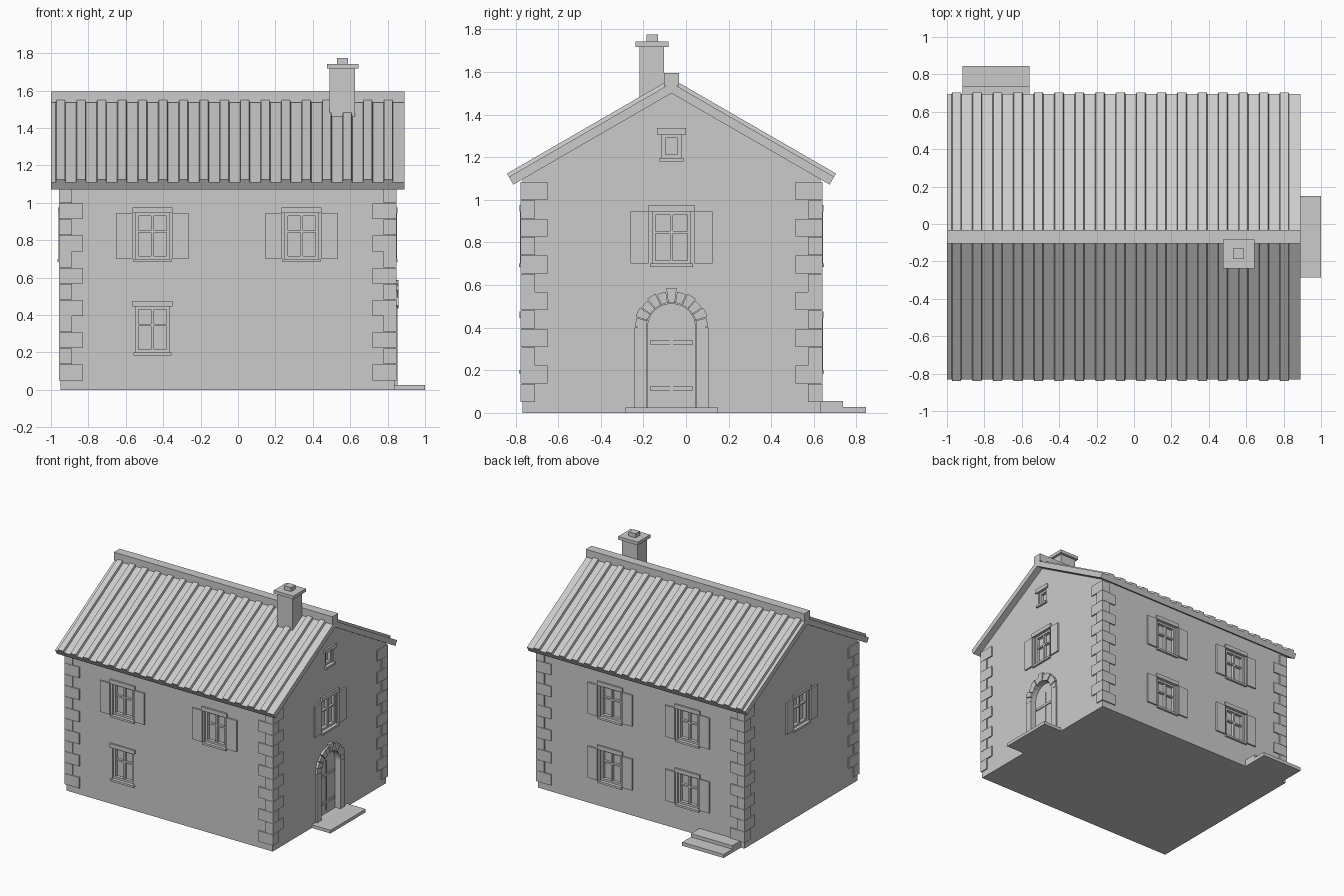
import bpy, bmesh
from math import sin, cos, tan, pi, radians
from mathutils import Vector

if "Cube" in bpy.data.objects:
    bpy.data.objects.remove(bpy.data.objects["Cube"])

X0, X1, Y0, Y1 = -0.948, 0.838, -0.768, 0.632      # wall planes
RIDGE_Y, RIDGE_Z, PITCH = -0.068, 1.50, radians(30)
EAVE = RIDGE_Z - (Y1 - RIDGE_Y) * tan(PITCH)

# each face maps (along wall, height, outward) to world space
FACES = {
    "front": lambda u, z, d: Vector((u, Y0 - d, z)),
    "back": lambda u, z, d: Vector((u, Y1 + d, z)),
    "right": lambda u, z, d: Vector((X1 + d, u, z)),
    "left": lambda u, z, d: Vector((X0 - d, u, z)),
}
parts = {}


def prism(part, place, pts, d0, d1):
    """Extrude a profile from depth d0 to d1, collected under a part name."""
    bm = parts.setdefault(part, bmesh.new())
    a = [bm.verts.new(place(u, z, d0)) for u, z in pts]
    b = [bm.verts.new(place(u, z, d1)) for u, z in pts]
    bm.faces.new(a)
    bm.faces.new(b[::-1])
    for i in range(len(a)):
        j = (i + 1) % len(a)
        bm.faces.new((a[i], b[i], b[j], a[j]))


def slab(part, face, u0, u1, z0, z1, d0, d1):
    prism(part, FACES[face], [(u0, z0), (u1, z0), (u1, z1), (u0, z1)], d0, d1)


def box(part, x0, x1, y0, y1, z0, z1):
    prism(part, lambda u, v, d: Vector((u, v, d)), [(x0, y0), (x1, y0), (x1, y1), (x0, y1)], z0, z1)


def window(face, u, z0, z1, half=0.09, shutters=True, bars=True, lintel=0.107):
    slab("cutter", face, u - half, u + half, z0, z1, -0.035, 0.05)
    t = 0.016
    for s in (-1, 1):
        slab("window_frames", face, u + s * half, u + s * (half - t), z0, z1, -0.036, -0.01)
        if shutters:
            slab("shutters", face, u + s * 0.107, u + s * 0.192, z0, z1, -0.005, 0.012)
    for z in (z0, z1 - t):
        slab("window_frames", face, u - half + t, u + half - t, z, z + t, -0.036, -0.01)
    if bars:
        slab("window_bars", face, u - 0.007, u + 0.007, z0 + t, z1 - t, -0.036, -0.014)
        zb = z0 + 0.6 * (z1 - z0)
        slab("window_bars", face, u - half + t, u + half - t, zb - 0.006, zb + 0.006, -0.036, -0.016)
    slab("lintels", face, u - lintel, u + lintel, z1, z1 + 0.031, -0.005, 0.014)
    slab("sills", face, u - half - 0.012, u + half + 0.012, z0 - 0.016, z0, -0.03, 0.016)


# windows
for x in (-0.457, 0.34):
    window("front", x, 0.70, 0.945)
window("front", -0.457, 0.20, 0.445, shutters=False)
for x in (-0.46, 0.21):
    for z in (0.20, 0.70):
        window("back", x, z, z + 0.245)
for f in ("left", "right"):
    window(f, RIDGE_Y, 0.70, 0.945)
window("right", RIDGE_Y, 1.197, 1.307, half=0.045, shutters=False, bars=False, lintel=0.068)

# arched doorway: recess, surround stones, door battens
C, ZC, R = RIDGE_Y, 0.40, 0.118
arc = lambda r, a: (C + r * cos(a), ZC + r * sin(a))
opening = lambda r, z: [(C - r, z), (C + r, z)] + [arc(r, pi * i / 24) for i in range(25)]
prism("cutter", FACES["right"], opening(R, 0.025), -0.05, 0.05)
prism("door", FACES["right"], opening(R - 0.004, 0.025), -0.052, -0.03)
for z in (0.115, 0.33):
    slab("door_battens", "right", C - 0.1, C + 0.1, z - 0.009, z + 0.009, -0.032, -0.022)
slab("door_battens", "right", C - 0.006, C + 0.006, 0.05, 0.44, -0.032, -0.024)
for s in (-1, 1):
    slab("door_jambs", "right", C + s * R, C + s * 0.173, 0.02, ZC, -0.03, 0.014)
N = 11
for i in range(N):
    a0, a1 = pi * i / N + 0.012, pi * (i + 1) / N - 0.012
    am, odd = (a0 + a1) / 2, i % 2
    ro = 0.187 if i == N // 2 else 0.176 if odd else 0.170
    prism("door_arch_stones", FACES["right"],
          [arc(R, a0), arc(ro, a0), arc(ro, am), arc(ro, a1), arc(R, a1), arc(R, am)],
          -0.03, 0.02 if odd else 0.014)

# corner quoins, alternating long and short on each face
H = 0.0862
for i in range(12):
    lx, ly = (0.06, 0.118) if i % 2 else (0.118, 0.06)
    z, p = 0.05 + i * H, 0.009
    for cx, sx in ((X0, 1), (X1, -1)):
        for cy, sy in ((Y0, 1), (Y1, -1)):
            box("corner_quoins", cx - sx * p, cx + sx * lx, cy - sy * p, cy + sy * ly,
                z + 0.001, z + H - 0.001)

# walls with gables
prism("walls", FACES["left"], [(Y0, 0), (Y1, 0), (Y1, EAVE), (RIDGE_Y, RIDGE_Z), (Y0, EAVE)],
      0, X0 - X1)

# ribbed roof slopes: profile across x, run from ridge to eave
RX0, RX1, NR = -1.0, 0.89, 17
pitch = 0.1095
profile = [(RX0, 0.0), (RX0, 0.042)]
for i in range(NR):
    x = -0.975 + i * pitch
    profile += [(x, 0.042), (x + 0.004, 0.06), (x + 0.049, 0.06), (x + 0.053, 0.042)]
profile += [(RX1, 0.042), (RX1, 0.0)]


def slope(side):
    def place(x, n, end):
        t = 0.857 if end else -n * tan(PITCH)
        return Vector((x, RIDGE_Y + side * (t * cos(PITCH) + n * sin(PITCH)),
                       RIDGE_Z - t * sin(PITCH) + n * cos(PITCH)))
    return place


for side, name in ((-1, "roof_front"), (1, "roof_back")):
    prism(name, slope(side), profile, 0, 1)
box("ridge_cap", RX0, RX1, -0.104, -0.033, 1.535, 1.596)

# chimney
box("chimney_shaft", 0.49, 0.625, -0.219, -0.103, 1.42, 1.72)
box("chimney_cap", 0.475, 0.645, -0.237, -0.083, 1.718, 1.743)
box("chimney_pot", 0.53, 0.588, -0.186, -0.132, 1.743, 1.775)

# steps
box("door_step", X1 - 0.01, 1.0, -0.285, 0.15, 0, 0.025)
box("back_step_upper", -0.917, -0.559, Y1 - 0.01, 0.738, 0, 0.055)
box("back_step_lower", -0.917, -0.559, 0.738, 0.845, 0, 0.028)

# turn every collected part into an object
objs = {}
for name, bm in parts.items():
    bmesh.ops.recalc_face_normals(bm, faces=bm.faces)
    me = bpy.data.meshes.new(name)
    bm.to_mesh(me)
    bm.free()
    objs[name] = bpy.data.objects.new(name, me)
    bpy.context.collection.objects.link(objs[name])

# cut the window and door recesses, then drop the cutter
walls, cutter = objs["walls"], objs["cutter"]
mod = walls.modifiers.new("recesses", "BOOLEAN")
mod.operation, mod.solver, mod.object = "DIFFERENCE", "EXACT", cutter
deps = bpy.context.evaluated_depsgraph_get()
cut = bpy.data.meshes.new_from_object(walls.evaluated_get(deps))
walls.modifiers.clear()
walls.data = cut
bpy.data.objects.remove(cutter)
